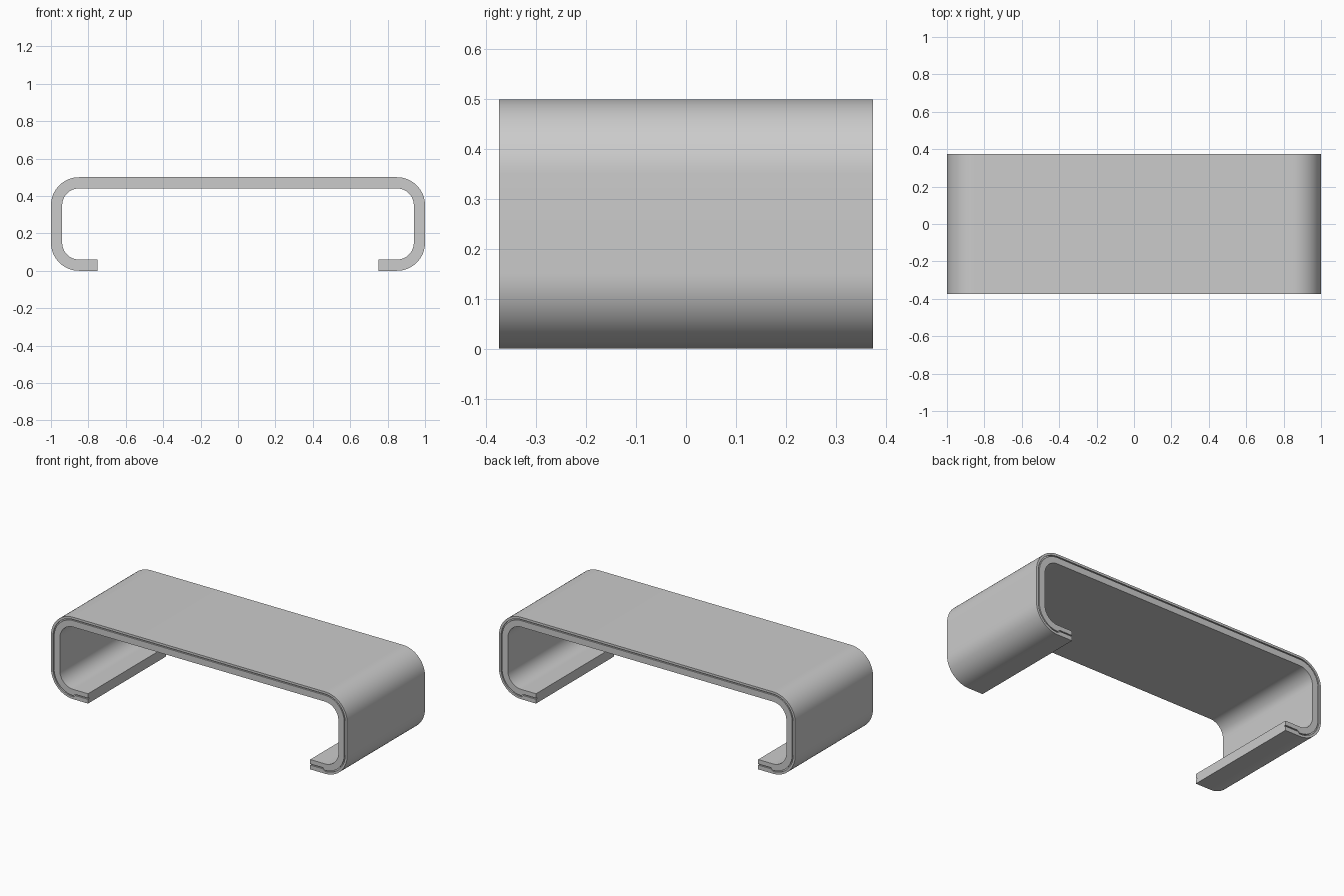
import bpy
import bmesh
from math import sin, cos, radians

if "Cube" in bpy.data.objects:
    bpy.data.objects.remove(bpy.data.objects["Cube"])

R, T, HALF_DEPTH = 0.15, 0.06, 0.375
SEG = 16


# Half of the bent path: outward direction angle, arc centre, groove offset
def half_path():
    pts = [((0.75, R), -90, 0.012), ((0.835, R), -90, 0.012)]
    for i in range(SEG + 1):
        pts.append(((0.85, R), -90 + 90 * i / SEG, 0.0))
    for i in range(SEG + 1):
        pts.append(((0.85, 0.5 - R), 90 * i / SEG, 0.0))
    return pts


right = half_path()
left = [((-c[0], c[1]), 180 - a, g) for c, a, g in reversed(right)]
path = right + left


# Strip cross-section (inset from outer skin, y) with a fine groove in each edge
def section(shift):
    g0, g1, deep = 0.014 + shift, 0.021 + shift, HALF_DEPTH - 0.008
    front = [(0, -HALF_DEPTH), (g0, -HALF_DEPTH), (g0, -deep),
             (g1, -deep), (g1, -HALF_DEPTH), (T, -HALF_DEPTH)]
    return front + [(d, -y) for d, y in reversed(front)]


# Sweep the strip along the bent path
bm = bmesh.new()
rings = []
for (cx, cz), ang, shift in path:
    a = radians(ang)
    rings.append([bm.verts.new((cx + (R - d) * cos(a), y, cz + (R - d) * sin(a)))
                  for d, y in section(shift)])
n = len(rings[0])
for r0, r1 in zip(rings, rings[1:]):
    for j in range(n):
        k = (j + 1) % n
        bm.faces.new((r0[j], r0[k], r1[k], r1[j]))
# Lip ends
bm.faces.new(rings[0])
bm.faces.new(rings[-1])
bmesh.ops.recalc_face_normals(bm, faces=bm.faces)

mesh = bpy.data.meshes.new("bent_channel")
bm.to_mesh(mesh)
bm.free()
channel = bpy.data.objects.new("bent_channel", mesh)
bpy.context.collection.objects.link(channel)
bpy.context.view_layer.objects.active = channel
channel.select_set(True)
bpy.ops.object.shade_smooth_by_angle(angle=radians(30))
